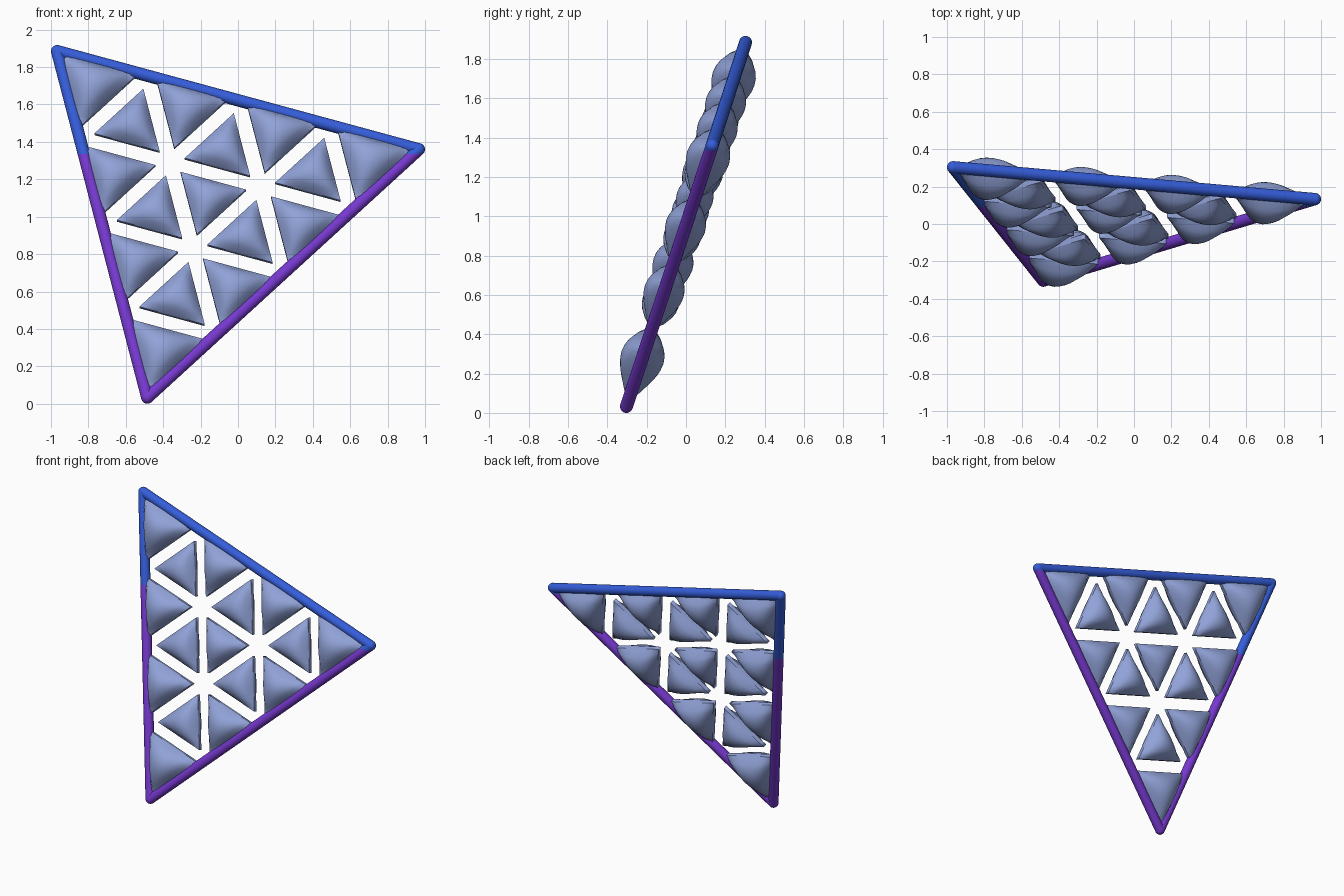
import bpy, bmesh, math
from mathutils import Vector

if "Cube" in bpy.data.objects:
    bpy.data.objects.remove(bpy.data.objects["Cube"])

# Frame corners and plane
A = Vector((-0.967, 0.303, 1.885))
B = Vector((0.967, 0.133, 1.36))
C = Vector((-0.485, -0.303, 0.033))
R = 0.033
ROWS = 4
SPLIT_Z = 1.335
NORMAL = (C - A).cross(B - A).normalized()   # points to the front


def material(name, rgb):
    m = bpy.data.materials.new(name)
    m.diffuse_color = (*rgb, 1.0)
    m.use_nodes = True
    m.node_tree.nodes["Principled BSDF"].inputs["Base Color"].default_value = m.diffuse_color
    return m


BLUE = material("frame blue", (0.035, 0.11, 0.70))
PURPLE = material("frame purple", (0.18, 0.04, 0.62))
PANE = material("pale blue", (0.28, 0.36, 0.68))


def finish(bm, name, mats):
    bmesh.ops.recalc_face_normals(bm, faces=bm.faces)
    for f in bm.faces:
        f.smooth = True
    me = bpy.data.meshes.new(name)
    bm.to_mesh(me)
    bm.free()
    for m in mats:
        me.materials.append(m)
    ob = bpy.data.objects.new(name, me)
    bpy.context.collection.objects.link(ob)
    return ob


def colour_by_height(bm):
    geom = bm.verts[:] + bm.edges[:] + bm.faces[:]
    bmesh.ops.bisect_plane(bm, geom=geom, plane_co=(0, 0, SPLIT_Z), plane_no=(0, 0, 1))
    for f in bm.faces:
        f.material_index = 0 if f.calc_center_median().z > SPLIT_Z else 1


# Round frame rods, blue above and purple below
for name, p, q in (("top_rod", A, B), ("left_rod", A, C), ("right_rod", B, C)):
    bm = bmesh.new()
    axis = (q - p).normalized()
    u = axis.cross(NORMAL)
    rings = []
    for end in (p, q):
        rings.append([bm.verts.new(end + R * (math.cos(t) * u + math.sin(t) * NORMAL))
                      for t in (2 * math.pi * k / 24 for k in range(24))])
    for k in range(24):
        j = (k + 1) % 24
        bm.faces.new((rings[0][k], rings[0][j], rings[1][j], rings[1][k]))
    colour_by_height(bm)
    finish(bm, name, (BLUE, PURPLE))

# Rounded frame corners
for name, p in (("left_corner", A), ("right_corner", B), ("bottom_corner", C)):
    bm = bmesh.new()
    bmesh.ops.create_uvsphere(bm, u_segments=24, v_segments=16, radius=R)
    bmesh.ops.translate(bm, verts=bm.verts, vec=p)
    colour_by_height(bm)
    finish(bm, name, (BLUE, PURPLE))


def pillow(name, cell, outer):
    """Triangular pane bulging to both sides; outer[i]: edge opposite corner i is on the frame."""
    inset = [(0.012 if o else 0.040) / 0.433 for o in outer]
    corners = []
    for i in range(3):
        w = list(inset)
        w[i] = 1 - sum(inset) + inset[i]
        corners.append(sum((cell[k] * w[k] for k in range(3)), Vector()))
    height = 0.26 * (corners[1] - corners[0]).length
    rim = 0.014
    n = 12
    bm = bmesh.new()
    sides = []
    for s in (1, -1):
        g = {}
        for i in range(n + 1):
            for j in range(n + 1 - i):
                b = (1 - (i + j) / n, i / n, j / n)
                f = max(0.0, 27 * b[0] * b[1] * b[2]) ** 0.7
                co = sum((corners[k] * b[k] for k in range(3)), Vector())
                g[i, j] = bm.verts.new(co + NORMAL * s * (rim + (height - rim) * f))
        for i in range(n):
            for j in range(n - i):
                bm.faces.new((g[i, j], g[i + 1, j], g[i, j + 1]))
                if i + j < n - 1:
                    bm.faces.new((g[i + 1, j], g[i + 1, j + 1], g[i, j + 1]))
        sides.append(g)
    # Thin rim joining both bulges
    loop = [(i, 0) for i in range(n)] + [(n - i, i) for i in range(n)] + [(0, n - i) for i in range(n)]
    f, r = sides
    for k, a in enumerate(loop):
        b = loop[(k + 1) % len(loop)]
        face = bm.faces.new((f[a], f[b], r[b], r[a]))
        for e in face.edges:
            if (e.verts[0] in (f[a], f[b])) == (e.verts[1] in (f[a], f[b])):
                e.smooth = False
    finish(bm, name, (PANE,))


# Grid of panes filling the frame
du, dv = (B - A) / ROWS, (C - A) / ROWS
count = 0
for i in range(ROWS):
    for j in range(ROWS - i):
        o = A + du * i + dv * j
        count += 1
        pillow(f"pane_{count}", (o, o + du, o + dv), (i + j == ROWS - 1, i == 0, j == 0))
        if i + j < ROWS - 1:
            count += 1
            pillow(f"pane_{count}", (o + du + dv, o + dv, o + du), (False, False, False))
